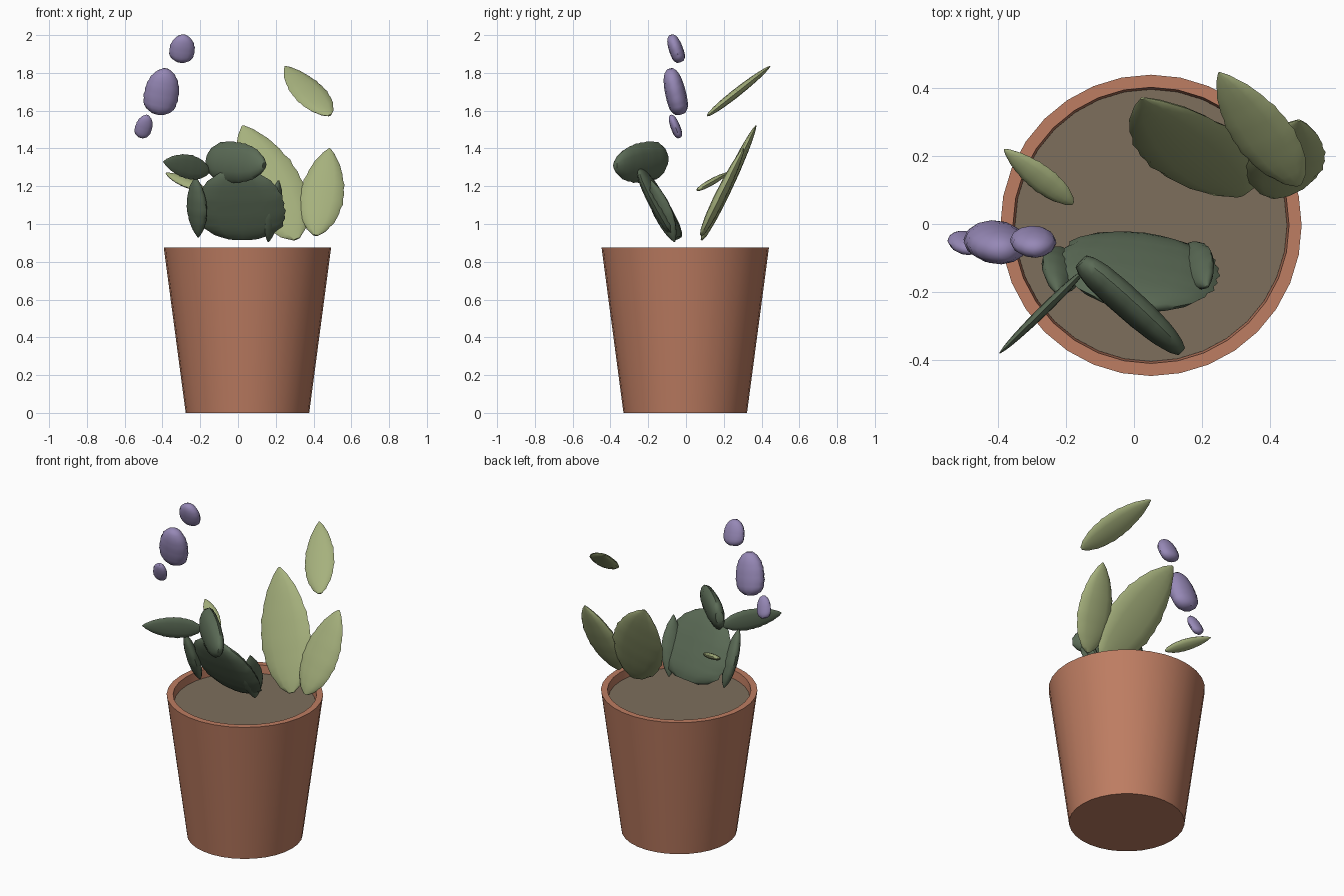
import bpy, bmesh, math
from mathutils import Vector

if "Cube" in bpy.data.objects:
    bpy.data.objects.remove(bpy.data.objects["Cube"])


def material(name, rgb):
    m = bpy.data.materials.new(name)
    lin = [c / 255 / 12.92 if c < 11 else ((c / 255 + 0.055) / 1.055) ** 2.4 for c in rgb]
    m.diffuse_color = (*lin, 1)
    m.use_nodes = True
    m.node_tree.nodes["Principled BSDF"].inputs["Base Color"].default_value = m.diffuse_color
    return m


TERRACOTTA = material("terracotta", (190, 125, 98))
SOIL = material("soil", (125, 110, 92))
DARK = material("dark_green", (91, 107, 86))
LIGHT = material("light_green", (166, 177, 125))
PURPLE = material("purple", (150, 136, 182))


def finish(bm, name, mat, angle):
    bmesh.ops.recalc_face_normals(bm, faces=bm.faces)
    mesh = bpy.data.meshes.new(name)
    bm.to_mesh(mesh)
    bm.free()
    mesh.materials.append(mat)
    ob = bpy.data.objects.new(name, mesh)
    bpy.context.collection.objects.link(ob)
    bpy.context.view_layer.objects.active = ob
    ob.select_set(True)
    bpy.ops.object.shade_smooth_by_angle(angle=math.radians(angle))
    ob.select_set(False)
    return ob


def skin(bm, rings):
    """Bridge equal rings of points and cap both ends."""
    loops = [[bm.verts.new(p) for p in r] for r in rings]
    n = len(loops[0])
    for a, b in zip(loops, loops[1:]):
        for i in range(n):
            bm.faces.new((a[i], a[(i + 1) % n], b[(i + 1) % n], b[i]))
    bm.faces.new(loops[0][::-1])
    bm.faces.new(loops[-1])


def turned(name, profile, mat, sides=32, cx=0.05, cy=-0.004):
    bm = bmesh.new()
    skin(bm, [[(cx + r * math.cos(math.tau * i / sides),
                cy + r * math.sin(math.tau * i / sides), z) for i in range(sides)]
              for r, z in profile])
    return finish(bm, name, mat, 35)


# half-width along the blade, from base to tip
POINTED = [(0, .12), (.06, .45), (.2, .82), (.4, 1), (.6, .93), (.8, .65), (.93, .32), (1, .04)]
ROUND = [(0, .4), (.05, .65), (.15, .9), (.35, 1), (.6, .96), (.8, .78), (.93, .5), (1, .2)]
SPINDLE = [(0, .05), (.1, .45), (.25, .8), (.45, 1), (.65, .9), (.85, .55), (1, .05)]


def sample(prof, t):
    for (t0, w0), (t1, w1) in zip(prof, prof[1:]):
        if t <= t1:
            return w0 + (w1 - w0) * (t - t0) / (t1 - t0)
    return prof[-1][1]


def leaf(name, base, tip, side, width, thick, mat, prof=POINTED, steps=18):
    """Fleshy lens-section blade from base to tip; side is its rough width direction."""
    base, tip = Vector(base), Vector(tip)
    axis = (tip - base).normalized()
    normal = axis.cross(Vector(side)).normalized()
    across = normal.cross(axis)
    rings = []
    for k in range(steps + 1):
        t = k / steps
        w = sample(prof, t)
        wavy = w * (1.015 if k % 2 else 0.98)
        c = base.lerp(tip, t)
        rings.append([c + across * (math.cos(a) * wavy * width / 2)
                      + normal * (math.sin(a) * w ** 0.7 * thick / 2)
                      for a in (math.tau * i / 12 for i in range(12))])
    bm = bmesh.new()
    skin(bm, rings)
    return finish(bm, name, mat, 50)


X, Z = (1, 0, 0), (0, 0, 1)

# pot with open rim, and soil
turned("pot", [(.327, 0), (.443, .875), (.406, .875), (.398, .80)], TERRACOTTA)
turned("soil", [(.396, .79), (.4, .825)], SOIL)

# dark green cluster
leaf("dark_pad", (.03, -.045, .925), (0, -.245, 1.29), (1, -.12, 0), .47, .085, DARK, ROUND)
leaf("dark_left_leaf", (-.21, -.075, .93), (-.225, -.2, 1.25), (.7, -.6, 0), .13, .07, DARK, SPINDLE)
leaf("dark_right_leaf", (.16, -.06, .905), (.215, -.185, 1.23), (.6, .8, 0), .12, .06, DARK, SPINDLE)
leaf("dark_top_leaf", (-.155, -.11, 1.34), (.14, -.375, 1.31), (.1, .1, 1), .22, .09, DARK, ROUND)
leaf("dark_side_leaf", (-.15, -.14, 1.28), (-.395, -.38, 1.33), Z, .13, .03, DARK)

# light green leaves
leaf("light_tall_leaf", (.31, .085, .92), (.025, .37, 1.52), X, .33, .06, LIGHT)
leaf("light_short_leaf", (.41, .08, .94), (.485, .305, 1.4), X, .235, .06, LIGHT)
leaf("light_high_leaf", (.485, .115, 1.575), (.25, .445, 1.835), X, .18, .045, LIGHT)
leaf("light_small_leaf", (-.18, .06, 1.18), (-.382, .22, 1.27), X, .085, .035, LIGHT)

# purple petals
leaf("petal_top", (-.305, -.03, 1.86), (-.285, -.08, 2.0), X, .135, .075, PURPLE, ROUND, 12)
leaf("petal_middle", (-.425, -.03, 1.585), (-.38, -.085, 1.82), X, .185, .11, PURPLE, ROUND, 14)
leaf("petal_low", (-.515, -.035, 1.46), (-.48, -.08, 1.575), X, .09, .05, PURPLE, ROUND, 12)
